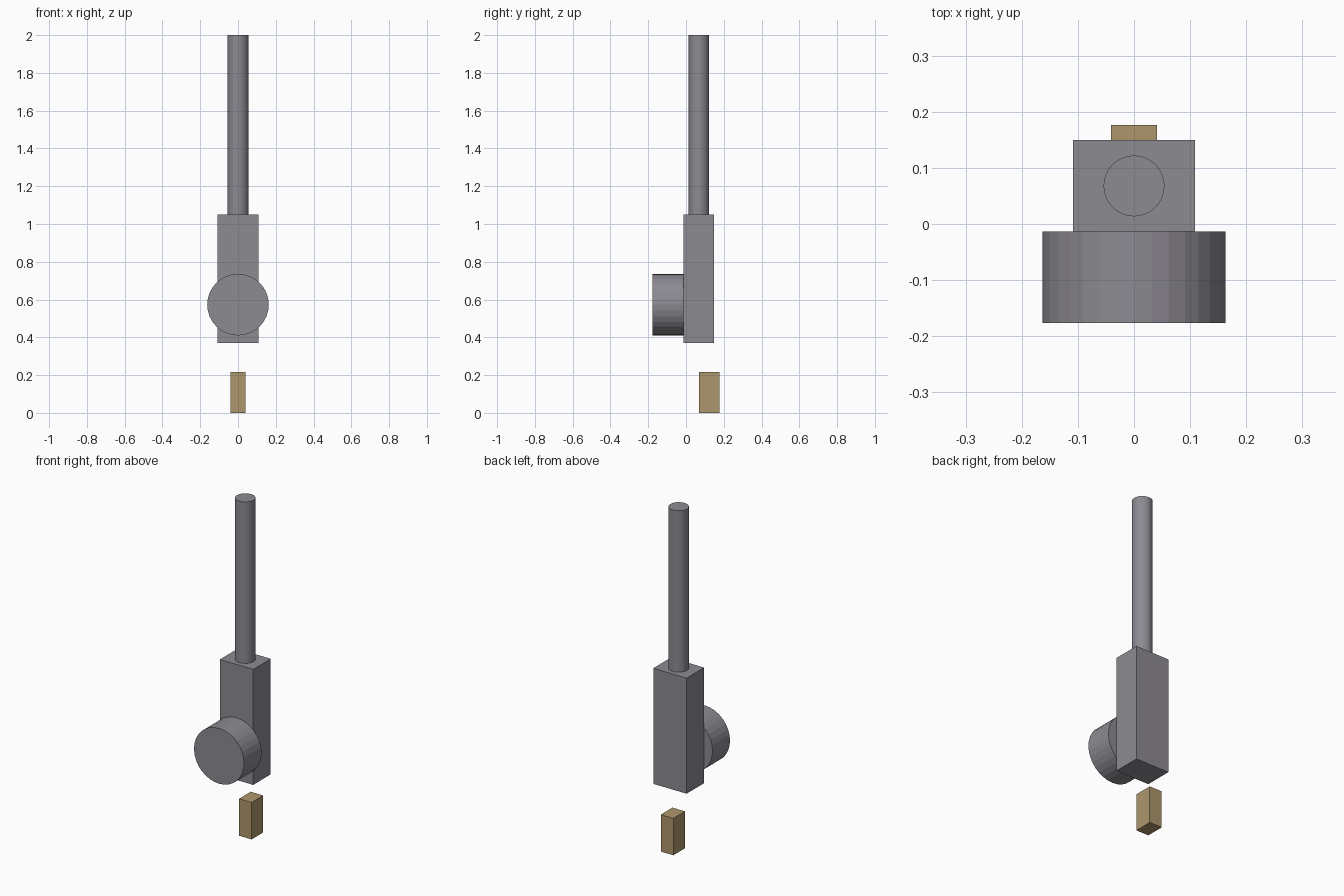
import bpy
import math

if "Cube" in bpy.data.objects:
    bpy.data.objects.remove(bpy.data.objects["Cube"])

U = 0.02715  # base module that all part sizes follow


def material(name, color):
    m = bpy.data.materials.new(name)
    m.diffuse_color = color
    m.use_nodes = True
    m.node_tree.nodes["Principled BSDF"].inputs["Base Color"].default_value = m.diffuse_color
    return m


dark_grey = material("dark_grey", (0.264, 0.256, 0.285, 1))
tan = material("tan", (0.42, 0.305, 0.15, 1))


def box(name, x, y, z, mat):
    """Box from (min, max) ranges on each axis."""
    bpy.ops.mesh.primitive_cube_add(size=1)
    o = bpy.context.object
    o.name = name
    for v in o.data.vertices:
        v.co = [(r[0] + r[1]) / 2 + c * (r[1] - r[0]) for r, c in zip((x, y, z), v.co)]
    o.data.materials.append(mat)
    return o


def cylinder(name, radius, depth, location, rotation=(0, 0, 0)):
    bpy.ops.mesh.primitive_cylinder_add(vertices=32, radius=radius, depth=depth,
                                        location=location, rotation=rotation)
    o = bpy.context.object
    o.name = name
    o.data.materials.append(dark_grey)
    return o


body_bottom, body_top = 0.37, 1.05

# Main block
box("body", (-4 * U, 4 * U), (-0.5 * U, 5.5 * U), (body_bottom, body_top), dark_grey)

# Long round rod rising from the block
cylinder("rod", 2 * U, 2 - body_top, (0, 2.5 * U, (2 + body_top) / 2))

# Round drum on the front face
cylinder("drum", 6 * U, 6 * U, (0, -3.5 * U, 0.573), (math.pi / 2, 0, 0))

# Separate tan block standing below
box("lower_block", (-1.5 * U, 1.5 * U), (2.5 * U, 6.5 * U), (0, 8 * U), tan)
